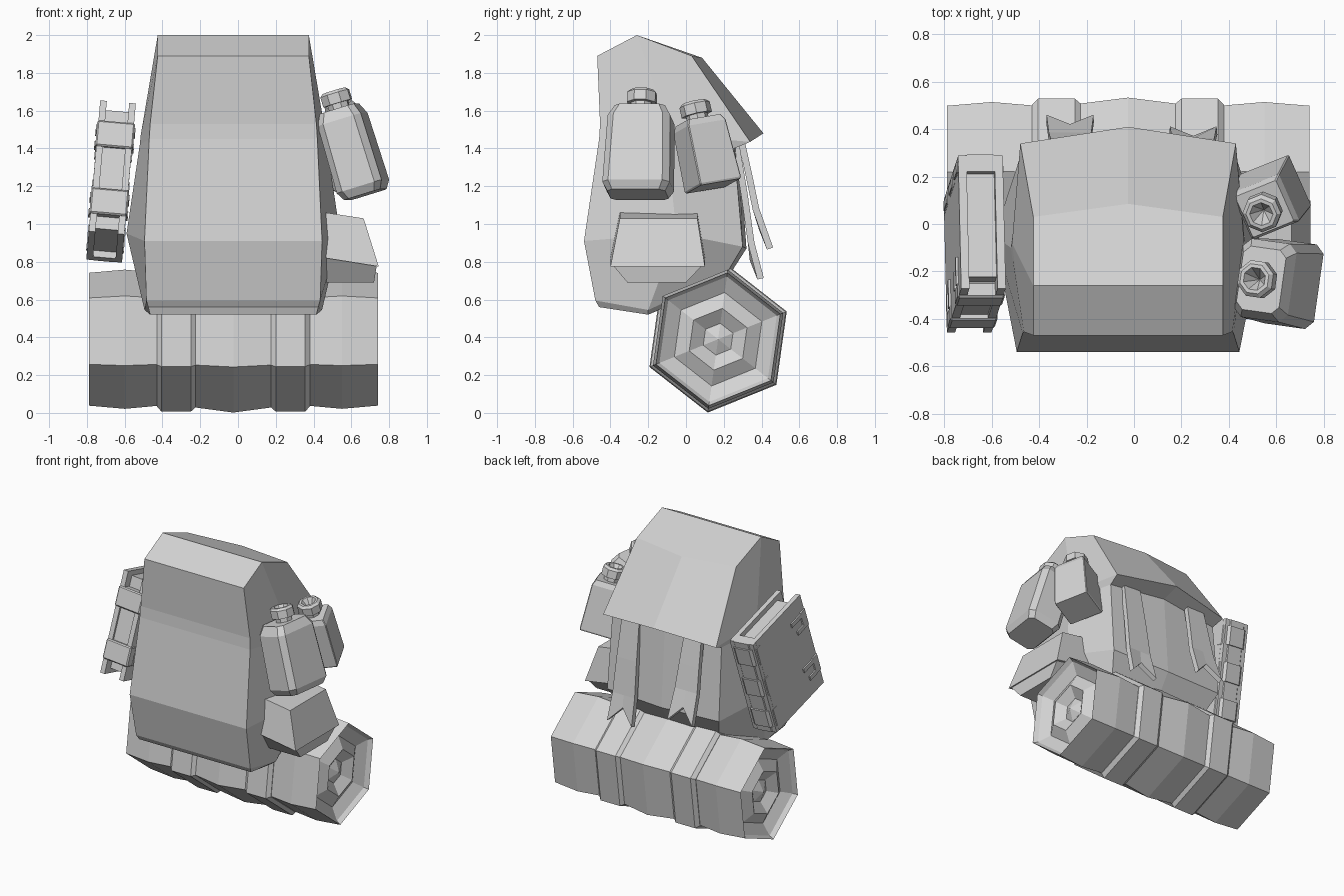
import bpy, bmesh
from math import radians, cos, sin, pi
from mathutils import Matrix, Euler

cube = bpy.data.objects.get("Cube")
if cube:
    bpy.data.objects.remove(cube, do_unlink=True)

grey = bpy.data.materials.new("plain_grey")
grey.use_nodes = True
grey.diffuse_color = (0.65, 0.65, 0.65, 1)
grey.node_tree.nodes["Principled BSDF"].inputs["Base Color"].default_value = (0.65, 0.65, 0.65, 1)

MID = -0.025  # the bag and roll sit slightly off centre


def finish(name, bm, matrix=None):
    if matrix:
        bm.transform(matrix)
    bmesh.ops.remove_doubles(bm, verts=bm.verts, dist=0.0005)
    bmesh.ops.recalc_face_normals(bm, faces=bm.faces)
    mesh = bpy.data.meshes.new(name)
    bm.to_mesh(mesh)
    bm.free()
    mesh.materials.append(grey)
    obj = bpy.data.objects.new(name, mesh)
    bpy.context.collection.objects.link(obj)
    return obj


def loft(name, rings, matrix=None, caps=True):
    """Skin a stack of equal-sized closed rings."""
    bm = bmesh.new()
    rows = [[bm.verts.new(p) for p in ring] for ring in rings]
    n = len(rows[0])
    for a, b in zip(rows, rows[1:]):
        for i in range(n):
            j = (i + 1) % n
            bm.faces.new((a[i], a[j], b[j], b[i]))
    if caps:
        bm.faces.new(rows[0][::-1])
        bm.faces.new(rows[-1])
    return finish(name, bm, matrix)


def box(name, size, centre, matrix, bevel=0):
    bm = bmesh.new()
    bmesh.ops.create_cube(bm, size=1)
    bm.transform(Matrix.Translation(centre) @ Matrix.Diagonal((*size, 1)))
    if bevel:
        bmesh.ops.bevel(bm, geom=bm.edges[:], offset=bevel, segments=1, affect='EDGES')
    return finish(name, bm, matrix)


def lathe(name, profile, sides, matrix, phase=0.0):
    """Turn (height, radius) pairs around local z."""
    rings = [[(r * cos(phase + 2 * pi * i / sides), r * sin(phase + 2 * pi * i / sides), h)
              for i in range(sides)] for h, r in profile]
    return loft(name, rings, matrix, caps=False)


def place(loc, rx=0, ry=0, rz=0):
    return Matrix.Translation(loc) @ Euler([radians(a) for a in (rx, ry, rz)]).to_matrix().to_4x4()


# Bag: each ring is front corner, side, back corner (half width, y, z), back middle (y, z)
def bag_ring(front, side, back, middle):
    right = [front, side, back]
    ring = [(MID + w, y, z) for w, y, z in right] + [(MID, *middle)]
    return ring + [(MID - w, y, z) for w, y, z in reversed(right)]


bag = [
    bag_ring((.45, -.46, .56), (.44, -.2, .52), (.36, .18, .69), (.2, .69)),
    bag_ring((.46, -.48, .595), (.47, -.2, .545), (.39, .21, .73), (.23, .73)),
    bag_ring((.47, -.54, .91), (.565, -.05, .95), (.45, .3, .88), (.32, .87)),
    bag_ring((.445, -.46, 1.45), (.495, -.1, 1.42), (.44, .255, 1.40), (.28, 1.44)),
    bag_ring((.44, -.455, 1.53), (.49, -.08, 1.47), (.455, .34, 1.435), (.41, 1.48)),
    bag_ring((.4, -.47, 1.89), (.4, -.26, 2.0), (.4, .03, 1.89), (.085, 1.88)),
]
loft("bag_body", bag[:-1])
loft("bag_flap", bag[-2:], caps=False)
bm = bmesh.new()
fr, sr, br, mid, bl, sl, fl = [bm.verts.new(p) for p in bag[-1]]
bm.faces.new((fl, fr, sr, sl))
bm.faces.new((sl, sr, br, mid, bl))
finish("bag_top", bm)

# Bedroll with zigzag rolled ends and two raised straps
along_x = Matrix.Translation((MID, .17, .39)) @ Matrix.Rotation(pi / 2, 4, 'Y')
half = [(.72, 0), (.685, .085), (.735, .165), (.69, .25), (.735, .335), (.765, .355),
        (.575, .372), (.39, .355), (.2, .365), (0, .392)]
profile = [(-h, r) for h, r in half] + half[-2::-1]
TURN = radians(-8)
lathe("bedroll", profile, 6, along_x, TURN)
for side, word in ((-1, "right"), (1, "left")):
    strap = [(.405, .34), (.405, .36), (.38, .387), (.225, .387), (.2, .365), (.2, .34)]
    lathe(word + "_roll_strap", [(side * h, r) for h, r in strap], 6, along_x, TURN)


# Hanging ribbons with forked ends
def ribbon(name, x, path, w_top, w_end):
    bm = bmesh.new()
    rows, last = [], len(path) - 1
    for i, (y, z) in enumerate(path):
        w = w_top + (w_end - w_top) * i / last
        dy, dz = (.04, .1) if i == last else (0, 0)
        rows.append([bm.verts.new(p) for p in
                     ((x - w, y, z), (x, y - dy, z + dz), (x + w, y, z))])
    for a, b in zip(rows, rows[1:]):
        for k in (0, 1):
            bm.faces.new((a[k], a[k + 1], b[k + 1], b[k]))
    thick = finish(name, bm).modifiers.new("thickness", 'SOLIDIFY')
    thick.thickness = .035
    thick.offset = 0


ribbon("left_ribbon", .25, [(.265, 1.42), (.31, 1.15), (.345, .9), (.395, .71)], .07, .1)
ribbon("right_ribbon", -.27, [(.295, 1.43), (.335, 1.25), (.37, 1.08), (.445, .87)], .07, .1)


# Flasks: chamfered rectangular bodies with octagonal hollow caps
def flask_ring(hx, hy, z, c):
    return [(hx, c - hy, z), (hx, hy - c, z), (hx - c, hy, z), (c - hx, hy, z),
            (-hx, hy - c, z), (-hx, c - hy, z), (c - hx, -hy, z), (hx - c, -hy, z)]


CAP = [(-.02, .058), (.03, .058), (.03, .082), (.085, .082), (.1, .066), (.1, .05), (.02, 0)]


def flask(name, matrix, rings):
    loft(name + "_body", [flask_ring(*r) for r in rings], matrix)
    top = rings[-1][2]
    lathe(name + "_cap", CAP, 8, matrix @ Matrix.Translation((0, 0, top)), pi / 8)


flask("front_flask", place((.605, -.245, 1.385), 0, -17, -8),
      [(.1, .155, -.24, .03), (.125, .18, -.195, .035), (.12, .167, .175, .035), (.095, .135, .235, .03)])
flask("rear_flask", place((.575, .105, 1.37), 9, -12, 22),
      [(.11, .115, -.175, .005), (.115, .12, -.165, .005), (.11, .11, .15, .005), (.095, .095, .185, .005)])


# Side pouch with a sloping lid
def pouch_ring(x0, x1, y0, y1, z0, z1):
    return [(x0, y0, z0), (x1, y0, z1), (x1, y1, z1), (x0, y1, z0)]


loft("pouch_base", [pouch_ring(.4, .72, -.31, .0, .69, .69), pouch_ring(.4, .735, -.39, .09, .83, .785)])
loft("pouch_lid", [pouch_ring(.4, .745, -.4, .1, .83, .775), pouch_ring(.4, .665, -.35, .06, 1.07, 1.03)])

# Book: covers, recessed pages, ribbed spine and clasp bands
book = place((-.672, -.085, 1.225), -15, 5, 0)
for side, word in ((-1, "outer"), (1, "inner")):
    box(word + "_cover", (.035, .58, .72), (side * .077, 0, 0), book)
box("pages", (.13, .5, .65), (0, .02, 0), book)


def spine_piece(name, z, height, grow):
    shape = [(-.095, .22), (-.095, .26), (-.055, .295), (.055, .295), (.095, .26), (.095, .22)]
    rings = [[(x * (1 + grow * 5), y + grow, z + s * height / 2) for x, y in shape] for s in (-1, 1)]
    loft(name, rings, book)


spine_piece("spine", 0, .72, 0)
for i, z in enumerate((-.25, 0, .25)):
    spine_piece(f"spine_rib_{i + 1}", z, .13, .01)
for word, z in (("upper", .18), ("lower", -.19)):
    box(word + "_clasp_band", (.2, .07, .14), (0, -.265, z), book, .008)
    for side, cover in ((-1, "outer"), (1, "inner")):
        for k, (length, dz) in enumerate(((.12, .045), (.08, -.045))):
            box(f"{word}_{cover}_hinge_{k + 1}", (.01, length, .03),
                (side * .1, -.24 + length / 2, z + dz), book)
box("clasp_plate", (.15, .03, .28), (0, -.26, 0), book)
